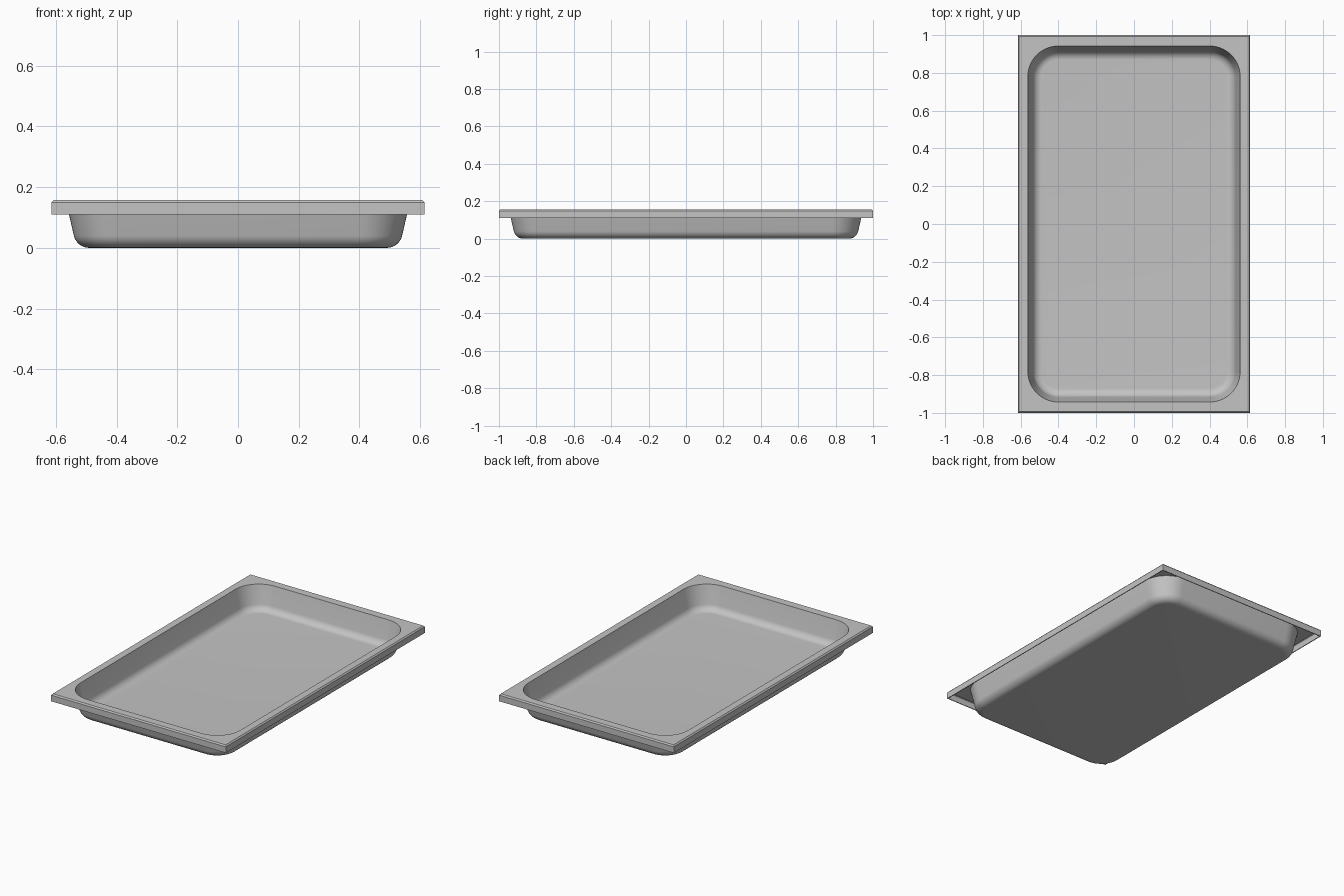
import bpy, bmesh, math

if "Cube" in bpy.data.objects:
    bpy.data.objects.remove(bpy.data.objects["Cube"])

HX, HY = 0.615, 1.0        # rim half sizes
CX, CY = 0.40, 0.78        # centres of the rounded basin corners
TOP, LIP = 0.157, 0.11     # rim top and lower edge of the turned-down lip
T = 0.005                  # sheet thickness
SEG = 14                   # segments per basin corner
FILLET, TILT = 0.052, math.radians(13)

steel = bpy.data.materials.new("steel grey")
steel.diffuse_color = (0.55, 0.55, 0.55, 1)
steel.use_nodes = True
steel.node_tree.nodes["Principled BSDF"].inputs["Base Color"].default_value = steel.diffuse_color

bm = bmesh.new()


def ring(z, radius=None, inset=0.0):
    """Rounded ring with a corner radius, or a sharp rectangle inset from the rim."""
    verts = []
    for q, (sx, sy) in enumerate([(1, 1), (-1, 1), (-1, -1), (1, -1)]):
        for i in range(SEG + 1):
            a = math.pi / 2 * (q + i / SEG)
            if radius is None:
                co = (sx * (HX - inset), sy * (HY - inset), z)
            else:
                co = (sx * CX + radius * math.cos(a), sy * CY + radius * math.sin(a), z)
            verts.append(bm.verts.new(co))
    return verts


def basin_profile(off):
    """Floor fillet and sloping wall, as (radius, z); off moves it to the inside."""
    pts = []
    r = FILLET - off
    for i in range(11):
        a = -math.pi / 2 + (math.pi / 2 - TILT) * i / 10
        pts.append((0.09 + r * math.cos(a), FILLET + r * math.sin(a)))
    x, z = pts[-1]
    end = TOP if off else TOP - T
    pts.append((x + (end - z) * math.tan(TILT), end))
    return pts


# inside of basin, rim top, chamfer, lip, rim underside, outside of basin
rings = [ring(z, r) for r, z in basin_profile(T)]
rings += [ring(z, inset=i) for z, i in [
    (TOP, 0.007), (TOP - 0.008, 0), (LIP, 0), (LIP, T), (TOP - 0.009, T), (TOP - T, 0.009)]]
rings += [ring(z, r) for r, z in reversed(basin_profile(0))]

n = len(rings[0])
for a, b in zip(rings, rings[1:]):
    for i in range(n):
        j = (i + 1) % n
        bm.faces.new((a[i], a[j], b[j], b[i]))
bm.faces.new(rings[0])        # floor inside
bm.faces.new(rings[-1])       # floor underside
bmesh.ops.remove_doubles(bm, verts=bm.verts, dist=1e-5)
bmesh.ops.recalc_face_normals(bm, faces=bm.faces)

mesh = bpy.data.meshes.new("tray")
bm.to_mesh(mesh)
bm.free()
mesh.materials.append(steel)
tray = bpy.data.objects.new("tray", mesh)
bpy.context.collection.objects.link(tray)
bpy.context.view_layer.objects.active = tray
tray.select_set(True)
bpy.ops.object.shade_smooth_by_angle(angle=math.radians(30))
